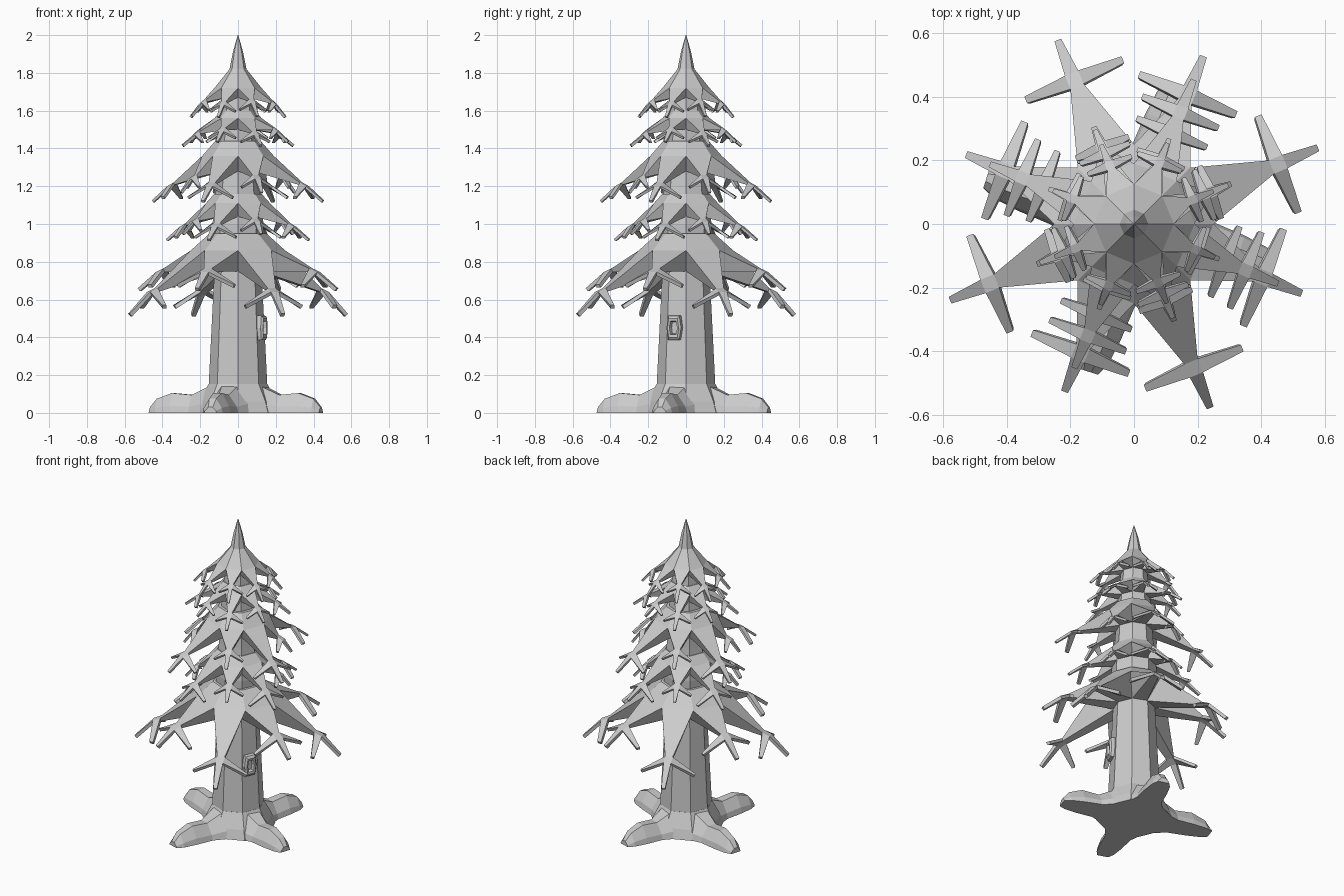
import bpy, bmesh
from math import cos, sin, pi, radians
from mathutils import Vector

if "Cube" in bpy.data.objects:
    bpy.data.objects.remove(bpy.data.objects["Cube"])


def finish(name, bm, fix=True):
    if fix:
        bmesh.ops.recalc_face_normals(bm, faces=bm.faces)
    me = bpy.data.meshes.new(name)
    bm.to_mesh(me)
    bm.free()
    ob = bpy.data.objects.new(name, me)
    bpy.context.collection.objects.link(ob)
    return ob


def loft(bm, rings):
    """Skin closed rings of points, capping both ends."""
    vs = [[bm.verts.new(p) for p in r] for r in rings]
    n = len(vs[0])
    for a, b in zip(vs, vs[1:]):
        for i in range(n):
            j = (i + 1) % n
            bm.faces.new((a[i], a[j], b[j], b[i]))
    bm.faces.new(vs[0][::-1])
    bm.faces.new(vs[-1])


def octagon(r, z):
    return [(r * cos(k * pi / 4), r * sin(k * pi / 4), z) for k in range(8)]


def lathe(name, profile):
    bm = bmesh.new()
    loft(bm, [octagon(r, z) for r, z in profile])
    return finish(name, bm)


def branch(body, spray, ang, mid, low, thick, centre, tip, side, drop, w):
    """Wedge-shaped bough ending in a three-pronged spray."""
    u = Vector((cos(ang), sin(ang), 0))
    p = Vector((-sin(ang), cos(ang), 0))

    def pos(r, s, z):
        return u * r + p * s + Vector((0, 0, z))

    def at(r, s, z):
        return spray.verts.new(pos(r, s, z))

    (rc, zc), (rt, zt) = centre, tip
    h, e = w / 2, w / 4
    # Wedge from the collar and trunk out to the spray
    ca, sa = cos(pi / 8), sin(pi / 8)
    top, bottom = [], []
    for s in (-1, 1):
        top += [pos(mid[0] * ca, s * mid[0] * sa, mid[1]), pos(rc - h, s * h, zc + .01)]
        bottom += [pos(low[0] * ca, s * low[0] * sa, low[1]),
                   pos(rc - h, s * h, zc + .01 - thick)]
    vs = [body.verts.new(q) for q in top + bottom]
    a, il, b, ir, c, jl, d, jr = vs
    for f in ((a, il, ir, b), (c, d, jr, jl), (a, c, jl, il), (b, ir, jr, d),
              (a, b, d, c), (il, jl, jr, ir)):
        body.faces.new(f)
    # Prongs
    il, ir = at(rc - h, h, zc + .01), at(rc - h, -h, zc + .01)
    ol, orr = at(rc + h, h, zc - .01), at(rc + h, -h, zc - .01)
    t1, t2 = at(rt, -e, zt), at(rt, e, zt)
    l1, l2 = at(rc + e, side, zc - drop), at(rc - e, side, zc - drop)
    r1, r2 = at(rc - e, -side, zc - drop), at(rc + e, -side, zc - drop)
    for f in ((ir, orr, ol, il), (orr, t1, t2, ol),
              (il, ol, l1, l2), (ir, r1, r2, orr)):
        spray.faces.new(f)


# Trunk
lathe("trunk", [(.2, .0), (.155, .15), (.125, .75), (.135, 1.0), (.115, 1.2),
                (.1, 1.45), (.075, 1.72)])

# Foliage tiers: collar profile, then even and odd boughs
# (centre, tip, side reach, side drop, width)
tiers = [
    ([(.15, .95), (.25, .86), (.12, .75)],
     ((.49, .65), (.625, .525), .165, .08, .045),
     ((.44, .755), (.57, .66), .165, .075, .045)),
    ([(.125, 1.16), (.17, 1.11), (.12, 1.04)],
     ((.25, 1.02), (.32, .95), .09, .05, .034),
     ((.31, .995), (.41, .92), .12, .06, .036)),
    ([(.12, 1.44), (.19, 1.36), (.11, 1.28)],
     ((.26, 1.25), (.33, 1.17), .09, .05, .034),
     ((.38, 1.21), (.49, 1.125), .13, .065, .038)),
    ([(.09, 1.6), (.125, 1.56), (.085, 1.5)],
     ((.24, 1.48), (.32, 1.42), .085, .04, .028),
     ((.22, 1.5), (.29, 1.44), .08, .04, .028)),
    ([(.002, 2.0), (.027, 1.91), (.045, 1.82), (.125, 1.72), (.075, 1.67)],
     ((.2, 1.65), (.27, 1.575), .075, .04, .026),
     ((.21, 1.64), (.275, 1.57), .075, .04, .026)),
]
for i, (profile, even, odd) in enumerate(tiers):
    lathe(f"foliage_collar_{i + 1}", profile)
    thick = .02 if i == 0 else .014
    body, spray = bmesh.new(), bmesh.new()
    for k in range(8):
        branch(body, spray, radians(22.5 + 45 * k), profile[-2], profile[-1], thick,
               *(odd if k % 2 else even))
    finish(f"boughs_{i + 1}", body)
    ob = finish(f"sprays_{i + 1}", spray, fix=False)
    m = ob.modifiers.new("thickness", 'SOLIDIFY')
    m.thickness = thick
    m.offset = -1

# Roots: knuckled arms, cross-section shrinking outwards (reach, half width, height)
arm = [(.06, .15, .16), (.15, .125, .14), (.25, .08, .095),
       (.36, .07, .105), (.445, .055, .075), (.485, .035, .03)]
for k in range(4):
    ang = radians(-17.5 + 90 * k)
    u = Vector((cos(ang), sin(ang), 0))
    p = Vector((-sin(ang), cos(ang), 0))
    reach = 1.0 if k in (2, 3) else .95
    bm = bmesh.new()
    loft(bm, [[u * r * reach + p * s * w + Vector((0, 0, z * h)) for s, z in
               ((-1, 0), (-.9, .35), (-.35, 1), (.35, 1), (.9, .35), (1, 0))]
              for r, w, h in arm])
    finish(f"root_{k + 1}", bm)

# Root flare filling the gaps between the arms
lathe("root_flare", [(.225, 0), (.205, .06), (.156, .152)])

# Knothole: six-sided raised rim with a sunken middle on one trunk face
ang = radians(-22.5)
u = Vector((cos(ang), sin(ang), 0))
p = Vector((-sin(ang), cos(ang), 0))
hexagon = [(-.75, -1), (.75, -1), (1, 0), (.75, 1), (-.75, 1), (-1, 0)]
bm = bmesh.new()
loft(bm, [[u * d + p * (x * w - .008) + Vector((0, 0, .45 + y * h)) for x, y in hexagon]
          for d, w, h in ((.115, .044, .066), (.15, .042, .064), (.16, .032, .05),
                          (.158, .022, .036), (.138, .017, .03))])
finish("knothole", bm)
